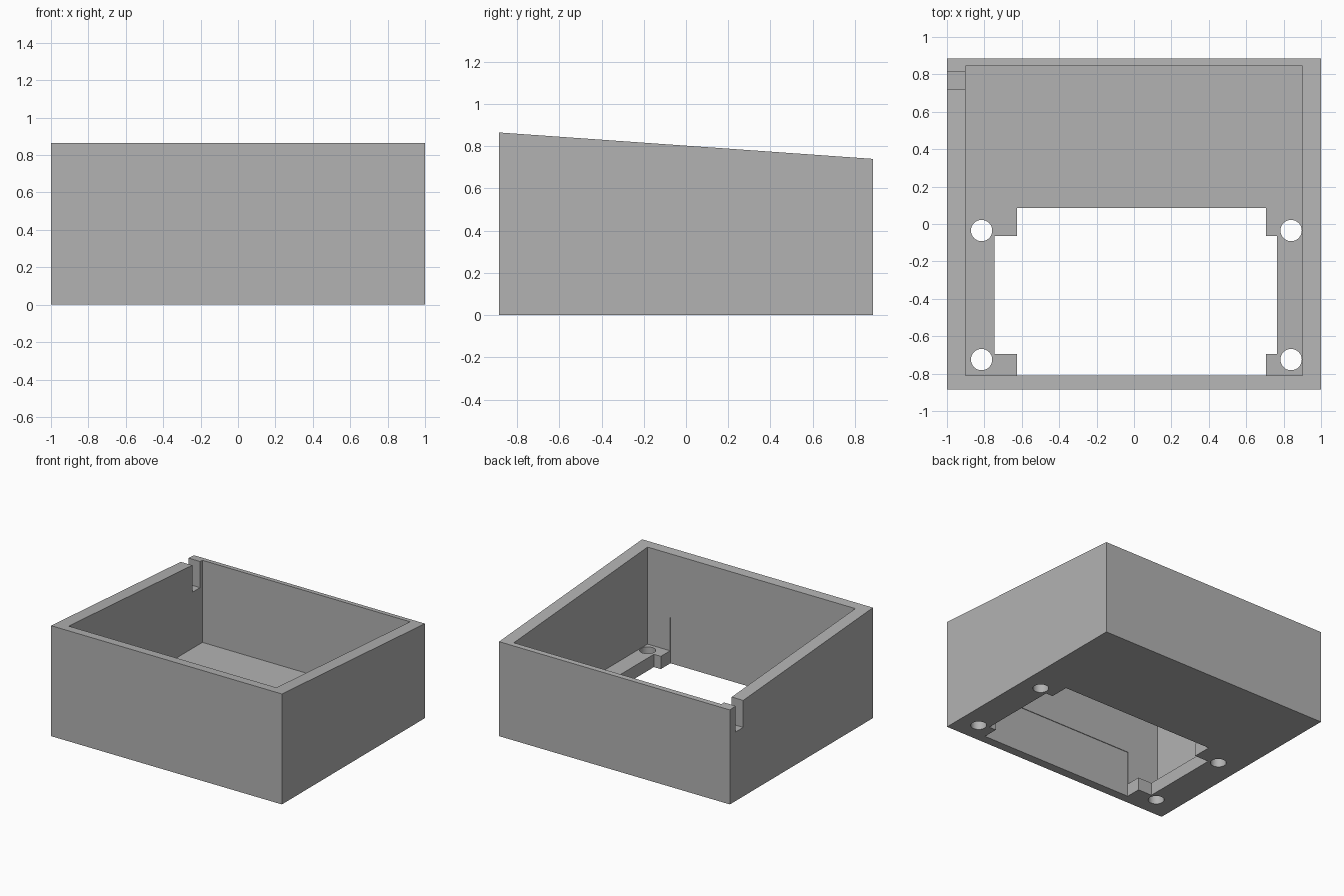
import bpy
import bmesh

if "Cube" in bpy.data.objects:
    bpy.data.objects.remove(bpy.data.objects["Cube"], do_unlink=True)

GREY = (0.45, 0.45, 0.45, 1)
grey = bpy.data.materials.new("grey_plastic")
grey.use_nodes = True
grey.diffuse_color = GREY
grey.node_tree.nodes["Principled BSDF"].inputs["Base Color"].default_value = GREY


def make_object(name, bm):
    mesh = bpy.data.meshes.new(name)
    bm.to_mesh(mesh)
    bm.free()
    mesh.materials.append(grey)
    obj = bpy.data.objects.new(name, mesh)
    bpy.context.collection.objects.link(obj)
    return obj


def block(name, xs, ys, zs):
    """Box between the given limits on each axis."""
    bm = bmesh.new()
    bmesh.ops.create_cube(bm, size=1)
    for v in bm.verts:
        v.co = [lim[int(c > 0)] for lim, c in zip((xs, ys, zs), v.co)]
    return make_object(name, bm)


def screw_hole(name, x, y):
    bm = bmesh.new()
    bmesh.ops.create_cone(bm, cap_ends=True, segments=32,
                          radius1=0.057, radius2=0.057, depth=0.4)
    bmesh.ops.translate(bm, verts=bm.verts, vec=(x, y, 0))
    return make_object(name, bm)


# Outer shell with a top that slopes down to the back
case = block("case", (-1, 1), (-0.885, 0.885), (0, 0.865))
for v in case.data.vertices:
    if v.co.z > 0.5 and v.co.y > 0:
        v.co.z = 0.74

cutters = [
    # Inner cavity above the floor
    block("cavity_cutter", (-0.9, 0.9), (-0.81, 0.845), (0.1, 1.2)),
    # Floor opening, with a shallow recess rising up the front wall
    block("opening_cutter", (-0.625, 0.705), (-0.815, 0.085), (-0.2, 0.36)),
    # Wider middle of the floor opening
    block("side_opening_cutter", (-0.745, 0.765), (-0.695, -0.065), (-0.2, 0.3)),
    # Cable slot in the side wall near the back
    block("cable_slot_cutter", (-1.2, -0.8), (0.72, 0.815), (0.54, 1.2)),
]
# Four screw holes around the opening
for x in (-0.815, 0.84):
    for y in (-0.725, -0.035):
        cutters.append(screw_hole("screw_hole_cutter", x, y))

bpy.ops.object.select_all(action="DESELECT")
bpy.context.view_layer.objects.active = case
case.select_set(True)
for cutter in cutters:
    cut = case.modifiers.new(cutter.name, "BOOLEAN")
    cut.operation = "DIFFERENCE"
    cut.solver = "EXACT"
    cut.object = cutter
    bpy.ops.object.modifier_apply(modifier=cut.name)
    bpy.data.objects.remove(cutter, do_unlink=True)

bpy.ops.object.shade_smooth_by_angle()
